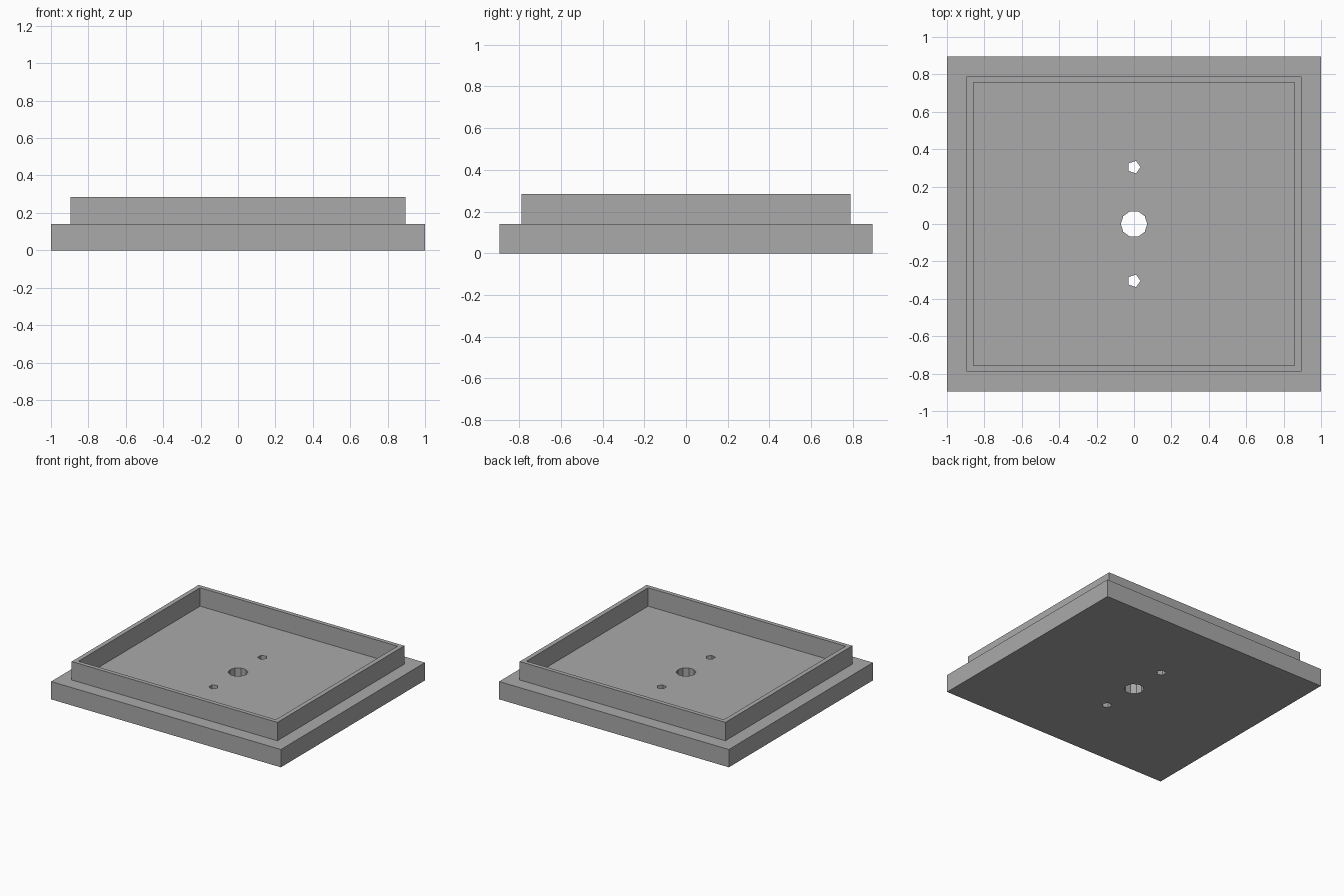
import bpy
import bmesh
import math

cube = bpy.data.objects.get("Cube")
if cube:
    bpy.data.objects.remove(cube, do_unlink=True)

grey = bpy.data.materials.new("plain_grey")
grey.use_nodes = True
colour = (0.40, 0.40, 0.40, 1)
grey.diffuse_color = colour
grey.node_tree.nodes["Principled BSDF"].inputs["Base Color"].default_value = colour

BASE_TOP, RIM_TOP = 0.14, 0.285


def rectangle(x, y):
    return [(-x, -y), (x, -y), (x, y), (-x, y)]


def polygon(radius, sides, y=0):
    angles = [2 * math.pi * i / sides for i in range(sides)]
    return [(radius * math.cos(a), y + radius * math.sin(a)) for a in angles]


def plate(name, loops, bottom, top):
    """Extrude a flat outline with holes: the first loop is the outside."""
    bm = bmesh.new()
    edges = []
    for loop in loops:
        verts = [bm.verts.new((x, y, bottom)) for x, y in loop]
        edges += [bm.edges.new((v, verts[i - 1])) for i, v in enumerate(verts)]
    bmesh.ops.triangle_fill(bm, edges=edges, use_beauty=True)
    solid = bmesh.ops.extrude_face_region(bm, geom=bm.faces[:], use_keep_orig=True)
    moved = [g for g in solid["geom"] if isinstance(g, bmesh.types.BMVert)]
    bmesh.ops.translate(bm, verts=moved, vec=(0, 0, top - bottom))
    bmesh.ops.recalc_face_normals(bm, faces=bm.faces[:])
    mesh = bpy.data.meshes.new(name)
    bm.to_mesh(mesh)
    bm.free()
    mesh.materials.append(grey)
    obj = bpy.data.objects.new(name, mesh)
    bpy.context.collection.objects.link(obj)


# Base slab with a centre hole and two screw holes
holes = [polygon(0.071, 10)] + [polygon(0.035, 5, y) for y in (-0.304, 0.304)]
plate("base_slab", [rectangle(1, 0.895)] + holes, 0, BASE_TOP)

# Thin raised rim
plate("raised_rim", [rectangle(0.895, 0.789), rectangle(0.859, 0.756)], BASE_TOP, RIM_TOP)
